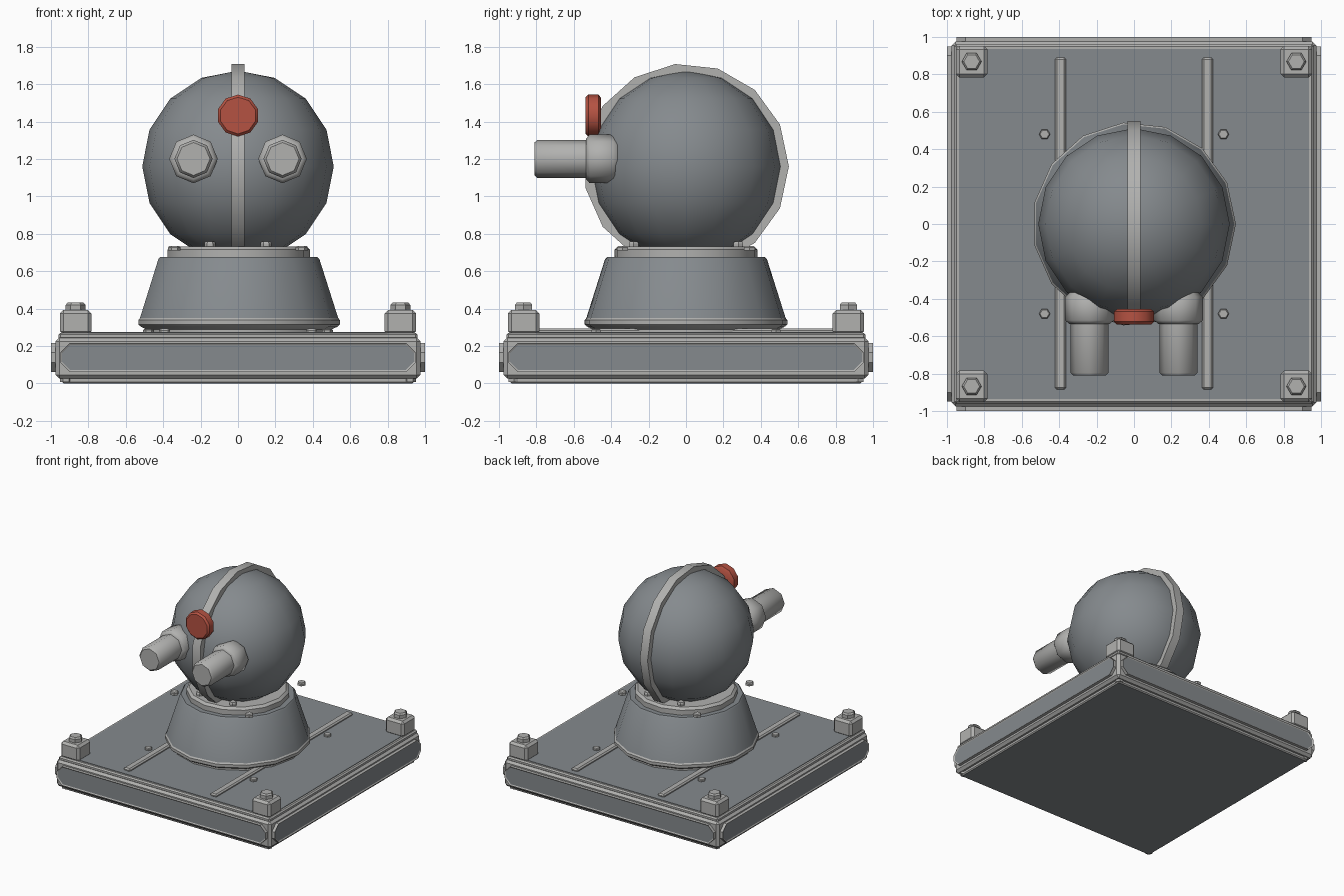
import bpy, bmesh, math
from mathutils import Matrix, Vector

if "Cube" in bpy.data.objects:
    bpy.data.objects.remove(bpy.data.objects["Cube"])


def material(name, rgb):
    m = bpy.data.materials.new(name)
    m.diffuse_color = (*rgb, 1)
    m.use_nodes = True
    m.node_tree.nodes["Principled BSDF"].inputs["Base Color"].default_value = m.diffuse_color
    return m


DARK = material("dark_grey", (0.235, 0.255, 0.27))
LIGHT = material("light_grey", (0.44, 0.44, 0.43))
RED = material("red", (0.46, 0.085, 0.055))


def finish(name, bm, mats, smooth=None):
    bmesh.ops.recalc_face_normals(bm, faces=bm.faces)
    me = bpy.data.meshes.new(name)
    bm.to_mesh(me)
    bm.free()
    for m in mats:
        me.materials.append(m)
    if smooth:
        me.shade_smooth()
        me.set_sharp_from_angle(angle=math.radians(smooth))
    ob = bpy.data.objects.new(name, me)
    bpy.context.collection.objects.link(ob)
    return ob


def box(name, x, y, z, mat, bevel=0.0):
    """Box from (min, max) ranges, with optional chamfered edges."""
    bm = bmesh.new()
    size = Vector((x[1] - x[0], y[1] - y[0], z[1] - z[0]))
    mid = Vector((x[0] + x[1], y[0] + y[1], z[0] + z[1])) / 2
    bmesh.ops.create_cube(bm, size=1, matrix=Matrix.Translation(mid) @ Matrix.Diagonal((*size, 1)))
    if bevel:
        bmesh.ops.bevel(bm, geom=bm.edges[:], offset=bevel, segments=1, affect='EDGES')
    return finish(name, bm, [mat])


def lathe(name, profile, segs, mat, matrix=Matrix(), start=0.0, smooth=30, closed=False):
    """Turn a (radius, height) profile around z; open profiles get end caps."""
    bm = bmesh.new()
    rings = []
    for r, h in profile:
        ring = []
        for i in range(segs):
            a = start + math.tau * i / segs
            ring.append(bm.verts.new(matrix @ Vector((r * math.cos(a), r * math.sin(a), h))))
        rings.append(ring)
    pairs = list(zip(rings, rings[1:]))
    if closed:
        pairs.append((rings[-1], rings[0]))
    else:
        bm.faces.new(rings[0])
        bm.faces.new(rings[-1])
    for a, b in pairs:
        for i in range(segs):
            j = (i + 1) % segs
            bm.faces.new((a[i], a[j], b[j], b[i]))
    return finish(name, bm, [mat], smooth)


def bolt(name, x, y, z, r, h, segs=6):
    lathe(name, [(r, 0), (r, h * 0.7), (r * 0.8, h)], segs, LIGHT,
          Matrix.Translation((x, y, z)), smooth=None)


CORNERS = [(sx, sy) for sx in (-1, 1) for sy in (-1, 1)]

# Square base: bottom plate, frame, lip and deck
plate = box("bottom_plate", (-.94, .94), (-.94, .94), (0, .04), LIGHT, .008)
plate.data.materials.append(DARK)
for p in plate.data.polygons:
    p.material_index = 1 if p.normal.z < -0.9 else 0
box("base_frame", (-.975, .975), (-.975, .975), (.025, .245), LIGHT, .02)
box("base_lip", (-.96, .96), (-.96, .96), (.235, .27), LIGHT, .01)
box("deck", (-.935, .935), (-.935, .935), (.262, .274), DARK)

# Eight-sided side panels: light rim around a dark face
for k, side in enumerate(("front", "right", "back", "left")):
    bm = bmesh.new()
    w, h, c = .95, .077, .05
    outline = [(-w, -h + c), (-w + c, -h), (w - c, -h), (w, -h + c),
               (w, h - c), (w - c, h), (-w + c, h), (-w, h - c)]
    turn = Matrix.Rotation(k * math.pi / 2, 4, 'Z')
    f = bm.faces.new([bm.verts.new(turn @ Vector((x, -.96, z + .138))) for x, z in outline])
    out = turn @ Vector((0, -1, 0))
    ext = bmesh.ops.extrude_face_region(bm, geom=[f])
    bmesh.ops.translate(bm, verts=[g for g in ext["geom"] if isinstance(g, bmesh.types.BMVert)],
                        vec=out * .04)
    face = [g for g in ext["geom"] if isinstance(g, bmesh.types.BMFace)][0]
    bmesh.ops.inset_region(bm, faces=[face], thickness=.01, depth=-.006)
    face.material_index = 1
    finish("side_panel_" + side, bm, [LIGHT, DARK])

# Corner blocks, bolts and feet
for sx, sy in CORNERS:
    cx, cy = sx * .868, sy * .868
    box("corner_block", (cx - .084, cx + .084), (cy - .084, cy + .084), (.26, .392), LIGHT, .018)
    bolt("corner_bolt", cx, cy, .39, .053, .042)
    bolt("foot_bolt", sx * .92, sy * .92, .008, .032, .025)
    bolt("deck_bolt", sx * .478, sy * .48, .272, .03, .018)
    bolt("collar_outer_bolt", sx * .34, sy * .34, .71, .033, .025)
    bolt("collar_inner_bolt", sx * .15, sy * .28, .728, .03, .03)

# Deck rails
for s in (-1, 1):
    box("deck_rail", (s * .393 - .03, s * .393 + .03), (-.885, .89), (.265, .293), LIGHT, .01)

# Pedestal
lathe("pedestal_foot", [(.50, .27), (.50, .288), (.53, .302), (.545, .315), (.545, .338), (.535, .35)],
      15, LIGHT)
lathe("pedestal", [(.537, .345), (.435, .665), (.425, .675)], 15, DARK)
lathe("pedestal_collar", [(.385, .67), (.385, .715), (.365, .733)], 15, LIGHT)

# Ball head and the band around it
bm = bmesh.new()
bmesh.ops.create_uvsphere(bm, u_segments=16, v_segments=8, radius=.512,
                          matrix=Matrix.Translation((0, 0, 1.16)))
finish("ball_head", bm, [DARK], 60)
band_turn = Matrix(((0, 0, 1, 0), (1, 0, 0, 0), (0, 1, 0, 1.16), (0, 0, 0, 1)))
lathe("head_band", [(.46, -.035), (.55, -.035), (.55, .035), (.46, .035)], 15, LIGHT,
      band_turn, closed=True)


def forward(x, z):
    """Local z points to the front, local y points up."""
    return Matrix.Translation((x, 0, z)) @ Matrix.Rotation(math.pi / 2, 4, 'X')


# Twin barrels with collars
for s in (-1, 1):
    m = forward(s * .238, 1.2)
    lathe("barrel_collar", [(.10, .36), (.13, .39), (.13, .515), (.108, .535)], 8, LIGHT, m, smooth=46)
    lathe("barrel", [(.102, .5), (.102, .795), (.088, .81)], 8, LIGHT, m, smooth=46)

# Red sensor button
lathe("sensor_button", [(.095, .455), (.112, .468), (.112, .522), (.098, .536)], 10, RED,
      forward(0, 1.432), start=math.pi / 2, smooth=40)
